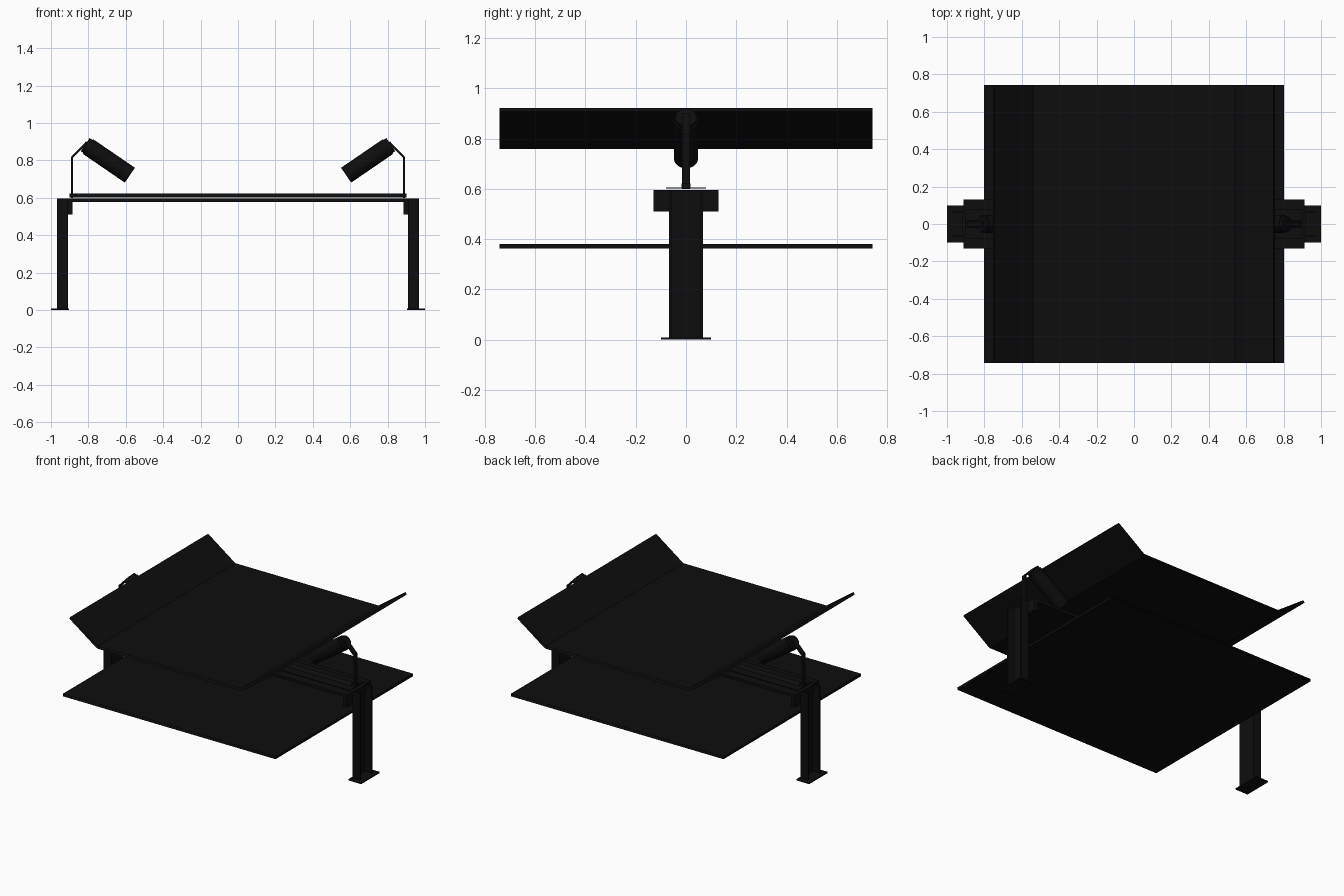
import bpy, bmesh
from mathutils import Vector

if "Cube" in bpy.data.objects:
    bpy.data.objects.remove(bpy.data.objects["Cube"])

black = bpy.data.materials.new("black")
black.diffuse_color = (0.004, 0.004, 0.004, 1)
black.use_nodes = True
black.node_tree.nodes["Principled BSDF"].inputs["Base Color"].default_value = black.diffuse_color


def finish(name, bm):
    bmesh.ops.recalc_face_normals(bm, faces=bm.faces)
    me = bpy.data.meshes.new(name)
    bm.to_mesh(me)
    bm.free()
    ob = bpy.data.objects.new(name, me)
    ob.data.materials.append(black)
    bpy.context.collection.objects.link(ob)
    return ob


def mirror_x(ob):
    ob.modifiers.new("mirror", 'MIRROR').use_bisect_axis[0] = False
    return ob


def box(name, x0, x1, y0, y1, z0, z1):
    return extrude(name, [Vector((x0, y0, z0)), Vector((x1, y0, z0)),
                          Vector((x1, y1, z0)), Vector((x0, y1, z0))], (0, 0, z1 - z0))


def extrude(name, pts, vec, caps=True):
    """Extrude a closed profile along a vector."""
    bm = bmesh.new()
    a = [bm.verts.new(p) for p in pts]
    b = [bm.verts.new(Vector(p) + Vector(vec)) for p in pts]
    n = len(pts)
    for i in range(n):
        j = (i + 1) % n
        bm.faces.new((a[i], a[j], b[j], b[i]))
    if caps:
        bm.faces.new(a)
        bm.faces.new(b)
    return finish(name, bm)


def cylinder(name, p, q, r, segments=32):
    p, q = Vector(p), Vector(q)
    bm = bmesh.new()
    bmesh.ops.create_cone(bm, cap_ends=True, segments=segments, radius1=r,
                          radius2=r, depth=(q - p).length)
    rot = (q - p).to_track_quat('Z', 'Y').to_matrix().to_4x4()
    bmesh.ops.transform(bm, matrix=rot, verts=bm.verts)
    bmesh.ops.translate(bm, vec=(p + q) / 2, verts=bm.verts)
    ob = finish(name, bm)
    bpy.context.view_layer.objects.active = ob
    ob.select_set(True)
    bpy.ops.object.shade_smooth_by_angle()
    ob.select_set(False)
    return ob


# Belts: troughed carrying run and flat return run, open at the cut ends
under = [(-0.755, 0.907), (-0.545, 0.758), (0.545, 0.758), (0.755, 0.907)]
over = [(0.745, 0.921), (0.54, 0.775), (-0.54, 0.775), (-0.745, 0.921)]
extrude("carrying_belt", [(x, -0.742, z) for x, z in under + over], (0, 1.484, 0), caps=False)
flat = [(-0.803, 0.363), (0.803, 0.363), (0.803, 0.38), (-0.803, 0.38)]
extrude("return_belt", [(x, -0.742, z) for x, z in flat], (0, 1.484, 0), caps=False)

# Posts: channels opening outward, on foot plates
channel = [(0.91, -0.067), (0.968, -0.067), (0.968, -0.058), (0.92, -0.058),
           (0.92, 0.058), (0.968, 0.058), (0.968, 0.067), (0.91, 0.067)]
mirror_x(extrude("post", [(x, y, 0.008) for x, y in channel], (0, 0, 0.588)))
mirror_x(box("foot_plate", 0.903, 1.0, -0.1, 0.1, 0, 0.008))
mirror_x(box("end_bracket", 0.885, 0.912, -0.13, 0.13, 0.51, 0.596))

# Cross beam: wide plate with a small raised ridge section on top
box("cross_plate", -0.9, 0.9, -0.13, 0.13, 0.578, 0.596)
ridge = [(-0.08, 0.602), (-0.015, 0.602), (0, 0.618), (0.015, 0.602), (0.08, 0.602),
         (0.08, 0.605), (0.018, 0.605), (0, 0.624), (-0.018, 0.605), (-0.08, 0.605)]
extrude("cross_ridge", [(-0.9, y, z) for y, z in ridge], (1.8, 0, 0))

# Tilted wing rollers with their end caps
low, high = Vector((0.578, 0, 0.721)), Vector((0.812, 0, 0.881))
axis = (high - low).normalized()
mirror_x(cylinder("wing_roller", low, high - axis * 0.012, 0.048))
mirror_x(cylinder("roller_end_cap", high - axis * 0.012, high + axis * 0.006, 0.042))

# Bent flat-bar roller hangers and their base blocks
bar = [(0.883, 0.6), (0.893, 0.6), (0.893, 0.818), (0.812, 0.902), (0.803, 0.895), (0.883, 0.812)]
mirror_x(extrude("roller_hanger", [(x, -0.016, z) for x, z in bar], (0, 0.032, 0)))
mirror_x(box("hanger_base", 0.868, 0.9, -0.018, 0.018, 0.602, 0.622))
